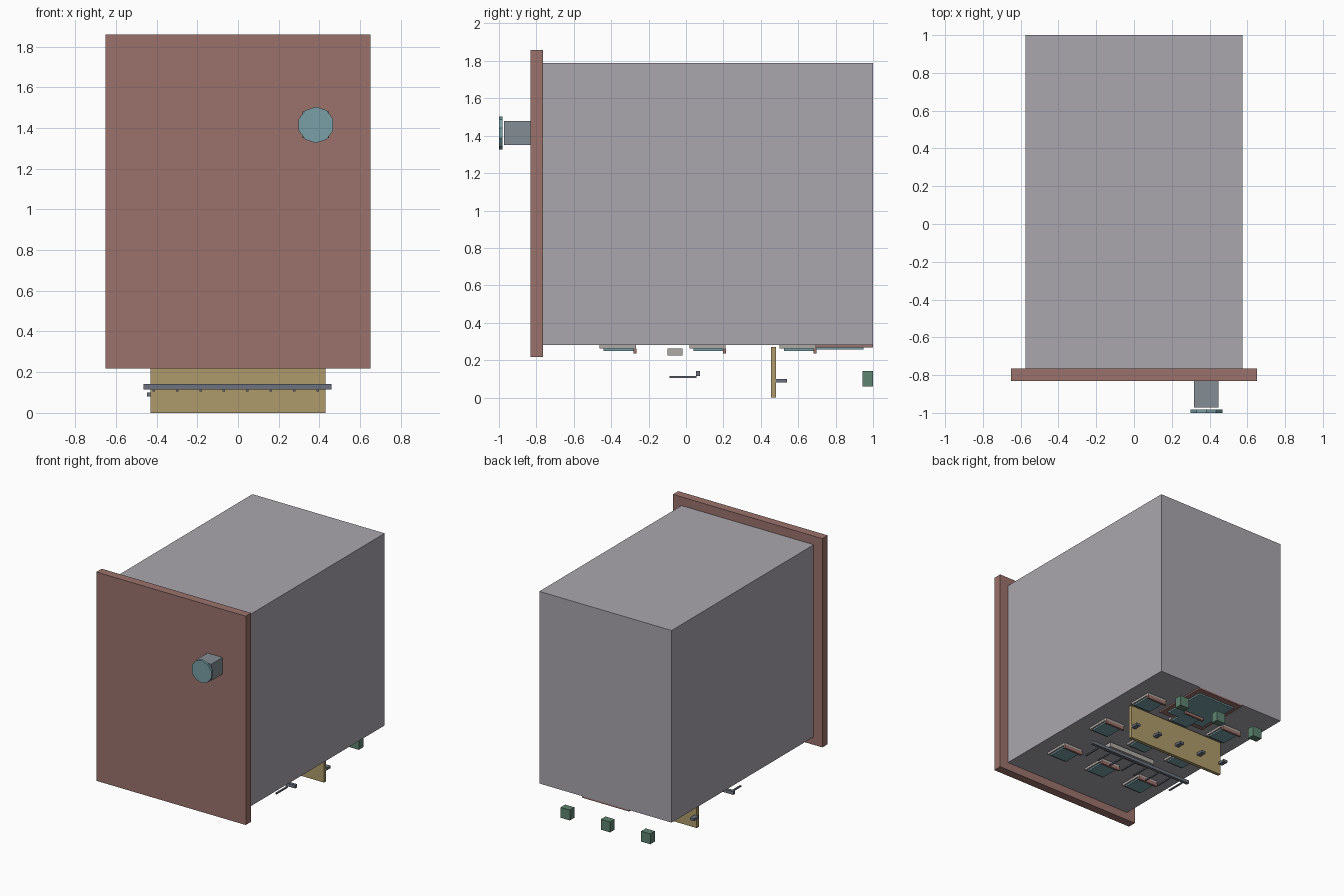
import bpy, bmesh
from math import radians
from mathutils import Matrix

if "Cube" in bpy.data.objects:
    bpy.data.objects.remove(bpy.data.objects["Cube"])


def material(name, rgb):
    m = bpy.data.materials.new(name)
    m.diffuse_color = (*rgb, 1)
    m.use_nodes = True
    m.node_tree.nodes["Principled BSDF"].inputs["Base Color"].default_value = m.diffuse_color
    return m


BODY = material("warm_grey", (0.40, 0.38, 0.42))
BROWN = material("brown", (0.33, 0.17, 0.15))
TAN = material("tan", (0.43, 0.33, 0.15))
TEAL = material("teal", (0.19, 0.35, 0.38))
GREEN = material("green", (0.11, 0.23, 0.16))
PALE = material("pale", (0.43, 0.40, 0.37))
STEEL = material("steel", (0.23, 0.27, 0.30))
DARK = material("dark_steel", (0.15, 0.17, 0.21))


def finish(name, bm, mat):
    me = bpy.data.meshes.new(name)
    bm.to_mesh(me)
    bm.free()
    me.materials.append(mat)
    ob = bpy.data.objects.new(name, me)
    bpy.context.collection.objects.link(ob)
    return ob


def box(name, x, y, z, mat):
    """Box from (min, max) ranges on each axis."""
    bm = bmesh.new()
    bmesh.ops.create_cube(bm, size=1)
    for v in bm.verts:
        v.co = [r[0] if c < 0 else r[1] for c, r in zip(v.co, (x, y, z))]
    return finish(name, bm, mat)


def span(centre, width):
    return (centre - width / 2, centre + width / 2)


# Main cabinet and overhanging front panel
box("cabinet", (-0.575, 0.575), (-0.768, 1.0), (0.28, 1.79), BODY)
box("front_panel", (-0.65, 0.65), (-0.832, -0.765), (0.217, 1.858), BROWN)

# Square knob stem and ten-sided cap
KX, KZ = 0.383, 1.415
box("knob_stem", span(KX, 0.13), (-0.972, -0.832), span(KZ, 0.13), STEEL)
bm = bmesh.new()
bmesh.ops.create_cone(bm, cap_ends=True, segments=10, radius1=0.089, radius2=0.089, depth=0.018,
                      matrix=Matrix.Translation((KX, -0.991, KZ)) @ Matrix.Rotation(radians(90), 4, 'X'))
finish("knob_cap", bm, TEAL)

# Three by three grid of hatches under the cabinet
for y in (-0.365, 0.115, 0.598):
    for x in (-0.36, 0, 0.36):
        box("hatch_frame", span(x, 0.17), (y - 0.097, y + 0.097), (0.262, 0.281), PALE)
        box("hatch_cover", span(x, 0.145), (y - 0.075, y + 0.085), (0.25, 0.263), TEAL)
        box("hatch_lip", span(x, 0.17), (y + 0.083, y + 0.1), (0.235, 0.263), BROWN)

# Large rear hatch
box("rear_hatch_frame", (-0.205, 0.205), (0.54, 1.0), (0.268, 0.281), BROWN)
box("rear_hatch_cover", (-0.165, 0.165), (0.59, 0.95), (0.256, 0.269), TEAL)

# Hanging bar under the cabinet
box("under_bar", (-0.21, 0.21), (-0.10, -0.02), (0.225, 0.262), PALE)

# Rail with thin tines
box("rail", (-0.465, 0.46), (0.053, 0.076), (0.115, 0.141), DARK)
for i in range(8):
    box("tine", span(-0.414 + 0.115 * i, 0.012), (-0.087, 0.055), (0.105, 0.115), DARK)

# Standing board with pegs
box("standing_board", (-0.43, 0.43), (0.455, 0.481), (0.0, 0.271), TAN)
for i in range(5):
    box("peg", span(-0.43 + 0.21 * i, 0.035), (0.48, 0.54), (0.081, 0.1), DARK)

# Rear blocks
for x in (-0.35, 0, 0.35):
    box("rear_block", span(x, 0.08), (0.943, 1.0), (0.06, 0.142), GREEN)
